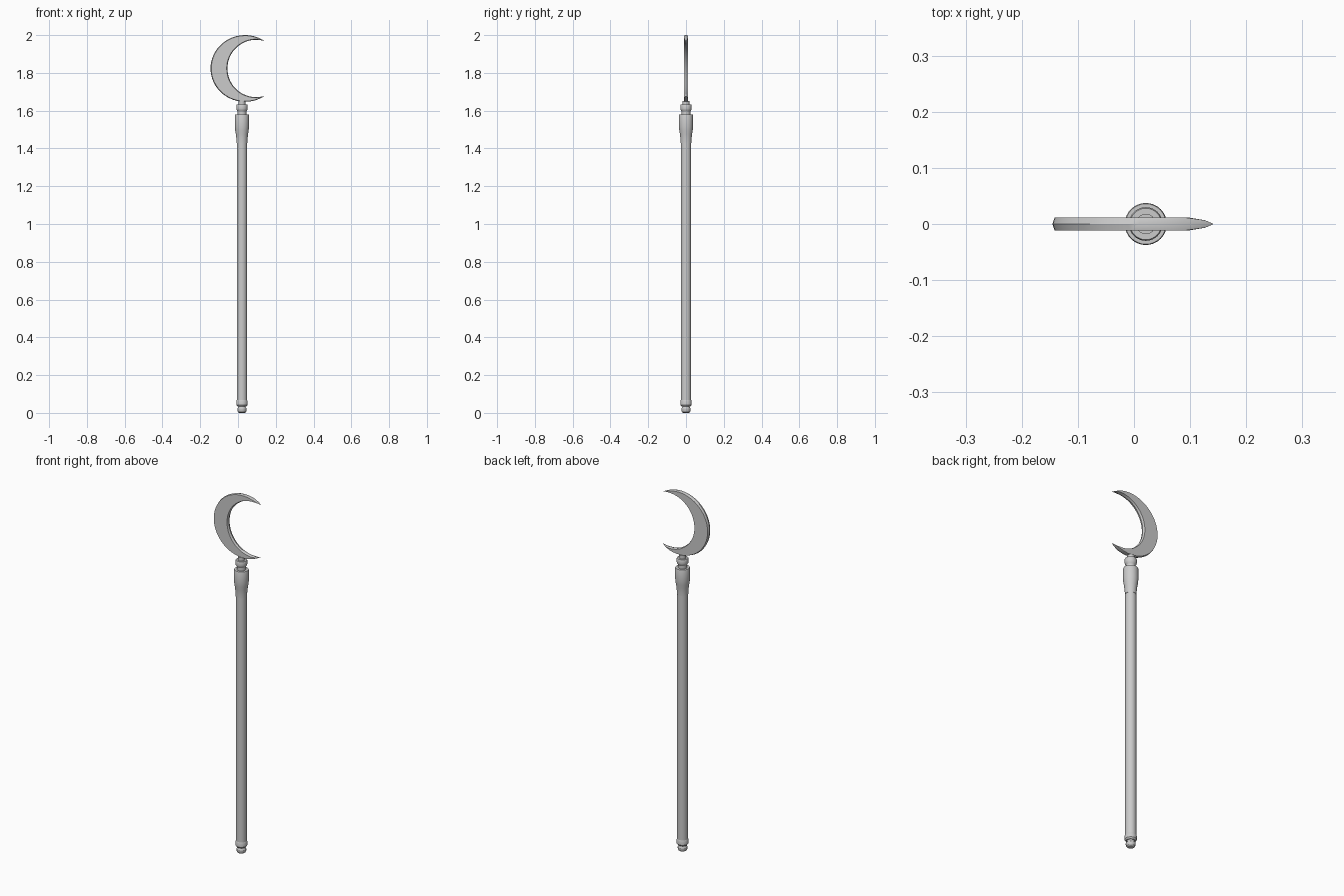
import bpy, bmesh, math

if "Cube" in bpy.data.objects:
    bpy.data.objects.remove(bpy.data.objects["Cube"])

AX = 0.021      # shaft axis offset in x
SIDES = 32


def finish(name, bm):
    bmesh.ops.recalc_face_normals(bm, faces=bm.faces)
    me = bpy.data.meshes.new(name)
    bm.to_mesh(me)
    bm.free()
    ob = bpy.data.objects.new(name, me)
    bpy.context.collection.objects.link(ob)
    bpy.ops.object.select_all(action='DESELECT')
    ob.select_set(True)
    bpy.context.view_layer.objects.active = ob
    bpy.ops.object.shade_smooth_by_angle(angle=math.radians(30))
    return ob


def lathe(name, profile):
    """Closed turned part from (radius, z) pairs, bottom to top."""
    bm = bmesh.new()
    rings = []
    for r, z in profile:
        rings.append([bm.verts.new((AX + r * math.cos(2 * math.pi * i / SIDES),
                                    r * math.sin(2 * math.pi * i / SIDES), z))
                      for i in range(SIDES)])
    for a, b in zip(rings, rings[1:]):
        for i in range(SIDES):
            j = (i + 1) % SIDES
            bm.faces.new((a[i], a[j], b[j], b[i]))
    bm.faces.new(rings[0][::-1])
    bm.faces.new(rings[-1])
    return finish(name, bm)


# Shaft and turned fittings
lathe("shaft", [(0.0275, 0.06), (0.0275, 1.45)])
lathe("end_cap", [(0.024, 0.034), (0.03, 0.042), (0.03, 0.062), (0.0275, 0.068)])
lathe("end_knob", [(0.015, 0.0), (0.021, 0.004), (0.0245, 0.012), (0.0245, 0.022),
                   (0.020, 0.029), (0.019, 0.036)])
lathe("socket", [(0.029, 1.43), (0.0295, 1.45), (0.032, 1.475), (0.0355, 1.495),
                 (0.0375, 1.515), (0.0375, 1.575), (0.036, 1.579)])
lathe("neck", [(0.023, 1.575), (0.023, 1.607)])
lathe("collar", [(0.023, 1.595), (0.029, 1.605), (0.030, 1.61), (0.030, 1.628), (0.028, 1.632)])
lathe("blade_seat", [(0.018, 1.63), (0.018, 1.651)])

# Crescent blade: flat faces with a shallow ridge round the edge
CZ, HALF, N = 1.8235, 0.0115, 40
OX, ORX, ORZ = 0.0372, 0.1827, 0.1765
tip = math.radians(55)
tx, tz = OX + ORX * math.cos(tip), ORZ * math.sin(tip)
inner_left = -0.056
ic = (tx * tx + tz * tz - inner_left ** 2) / (2 * (tx - inner_left))
ir = ic - inner_left
itip = math.atan2(tz, tx - ic)


def blade_ring(k, inset, y):
    t = k / N
    ao = tip + (2 * math.pi - 2 * tip) * t
    ai = itip + (2 * math.pi - 2 * itip) * t
    o = (OX + ORX * math.cos(ao), ORZ * math.sin(ao))
    i = (ic + ir * math.cos(ai), ir * math.sin(ai))
    dx, dz = i[0] - o[0], i[1] - o[1]
    d = math.hypot(dx, dz) or 1
    f = min(inset, d * 0.4) / d
    return [(o[0] + dx * f, y, CZ + o[1] + dz * f), (i[0] - dx * f, y, CZ + i[1] - dz * f)]


bm = bmesh.new()
end_a = bm.verts.new((tx, 0, CZ + tz))
end_b = bm.verts.new((tx, 0, CZ - tz))
sections = []
for k in range(1, N):
    w = HALF * min(1, 0.35 + 0.22 * min(k, N - k))
    mo, mi = blade_ring(k, 0, 0)
    fo, fi = blade_ring(k, 0.004, -w)
    bo, bi = blade_ring(k, 0.004, w)
    sections.append([bm.verts.new(p) for p in (mo, fo, fi, mi, bi, bo)])
for a, b in zip(sections, sections[1:]):
    for i in range(6):
        j = (i + 1) % 6
        bm.faces.new((a[i], a[j], b[j], b[i]))
for end, s in ((end_a, sections[0]), (end_b, sections[-1])):
    for i in range(6):
        bm.faces.new((end, s[i], s[(i + 1) % 6]))
finish("crescent_blade", bm)
